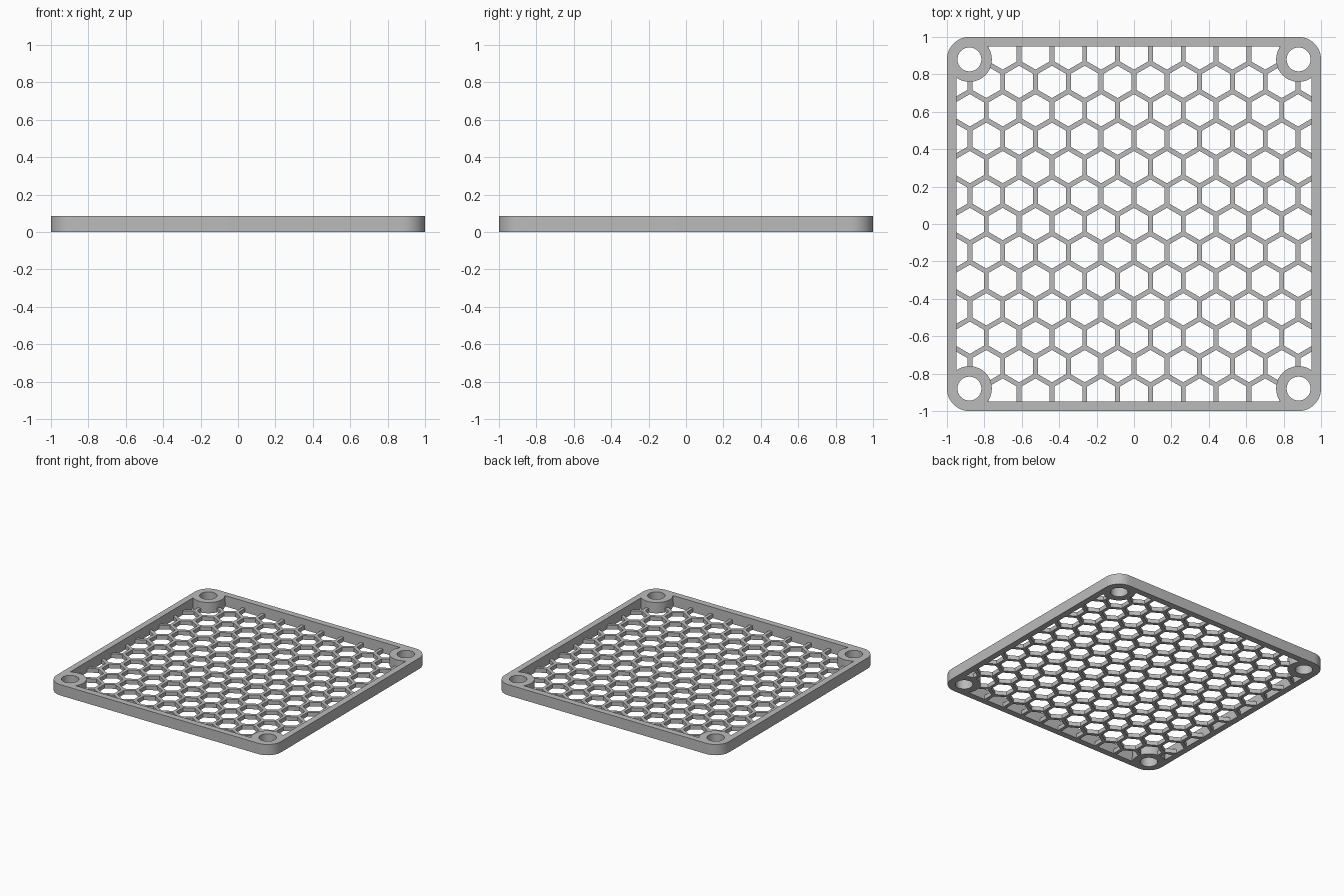
import bpy
import bmesh
from math import cos, sin, pi, sqrt

if "Cube" in bpy.data.objects:
    bpy.data.objects.remove(bpy.data.objects["Cube"])

HEIGHT = 0.087      # full frame height
FLOOR = 0.033       # thickness of the honeycomb floor
INNER = 0.95        # half width inside the rim
HOLE_AT = 0.88      # screw hole offset on both axes
BOSS_R = 0.12
HOLE_R = 0.064
PITCH = 0.1755      # honeycomb spacing
WALL = 0.026        # honeycomb wall width
CORNERS = [(sx * HOLE_AT, sy * HOLE_AT) for sx in (-1, 1) for sy in (-1, 1)]


def circle(cx, cy, r, sides, start=0.0):
    return [(cx + r * cos(start + 2 * pi * i / sides),
             cy + r * sin(start + 2 * pi * i / sides)) for i in range(sides)]


def square(h):
    return [(-h, -h), (h, -h), (h, h), (-h, h)]


def prisms(name, outlines, z0, z1):
    """One object holding an upright prism for each outline."""
    bm = bmesh.new()
    for pts in outlines:
        low = [bm.verts.new((x, y, z0)) for x, y in pts]
        top = [bm.verts.new((x, y, z1)) for x, y in pts]
        bm.faces.new(low[::-1])
        bm.faces.new(top)
        for i in range(len(pts)):
            j = (i + 1) % len(pts)
            bm.faces.new((low[i], low[j], top[j], top[i]))
    mesh = bpy.data.meshes.new(name)
    bm.to_mesh(mesh)
    bm.free()
    ob = bpy.data.objects.new(name, mesh)
    bpy.context.collection.objects.link(ob)
    return ob


def activate(ob):
    bpy.ops.object.select_all(action='DESELECT')
    ob.select_set(True)
    bpy.context.view_layer.objects.active = ob


def boolean(ob, cutter, operation='DIFFERENCE'):
    mod = ob.modifiers.new("cut", 'BOOLEAN')
    mod.operation = operation
    mod.solver = 'EXACT'
    mod.object = cutter
    activate(ob)
    bpy.ops.object.modifier_apply(modifier=mod.name)


# Slab with rounded corners
outline = []
for quarter, (sx, sy) in enumerate([(1, 1), (-1, 1), (-1, -1), (1, -1)]):
    for i in range(13):
        a = pi / 2 * (quarter + i / 12)
        outline.append((sx * HOLE_AT + BOSS_R * cos(a),
                        sy * HOLE_AT + BOSS_R * sin(a)))
grille = prisms("honeycomb_grille", [outline], 0, HEIGHT)

# Open area inside the rim, leaving the corner bosses
bosses = prisms("boss_cutter", [circle(x, y, BOSS_R, 48) for x, y in CORNERS], -0.3, 0.3)
pocket = prisms("pocket_cutter", [square(INNER)], FLOOR, 0.2)
boolean(pocket, bosses)
opening = prisms("opening_cutter", [square(INNER)], -0.2, 0.2)
boolean(opening, bosses)

# Honeycomb cells, trimmed to the open area
cells = []
cell_r = (PITCH - WALL) / sqrt(3)
for row in range(-6, 7):
    for col in range(-6, 7):
        x = (col + 0.5 * (row % 2)) * PITCH
        cells.append(circle(x, row * PITCH * sqrt(3) / 2, cell_r, 6, pi / 2))
honeycomb = prisms("honeycomb_cutter", cells, -0.05, FLOOR + 0.02)
boolean(honeycomb, opening, 'INTERSECT')

# Screw holes
holes = prisms("hole_cutter", [circle(x, y, HOLE_R, 40) for x, y in CORNERS], -0.1, 0.2)

for cutter in (pocket, honeycomb, holes):
    boolean(grille, cutter)
for cutter in (bosses, pocket, opening, honeycomb, holes):
    bpy.data.objects.remove(cutter)

# Single grey plastic
grey = bpy.data.materials.new("grey_plastic")
grey.use_nodes = True
colour = (0.5, 0.5, 0.5, 1)
grey.diffuse_color = colour
grey.node_tree.nodes["Principled BSDF"].inputs["Base Color"].default_value = colour
grille.data.materials.clear()
grille.data.materials.append(grey)
for face in grille.data.polygons:
    face.material_index = 0

activate(grille)
bpy.ops.object.shade_smooth_by_angle(angle=pi / 6)
